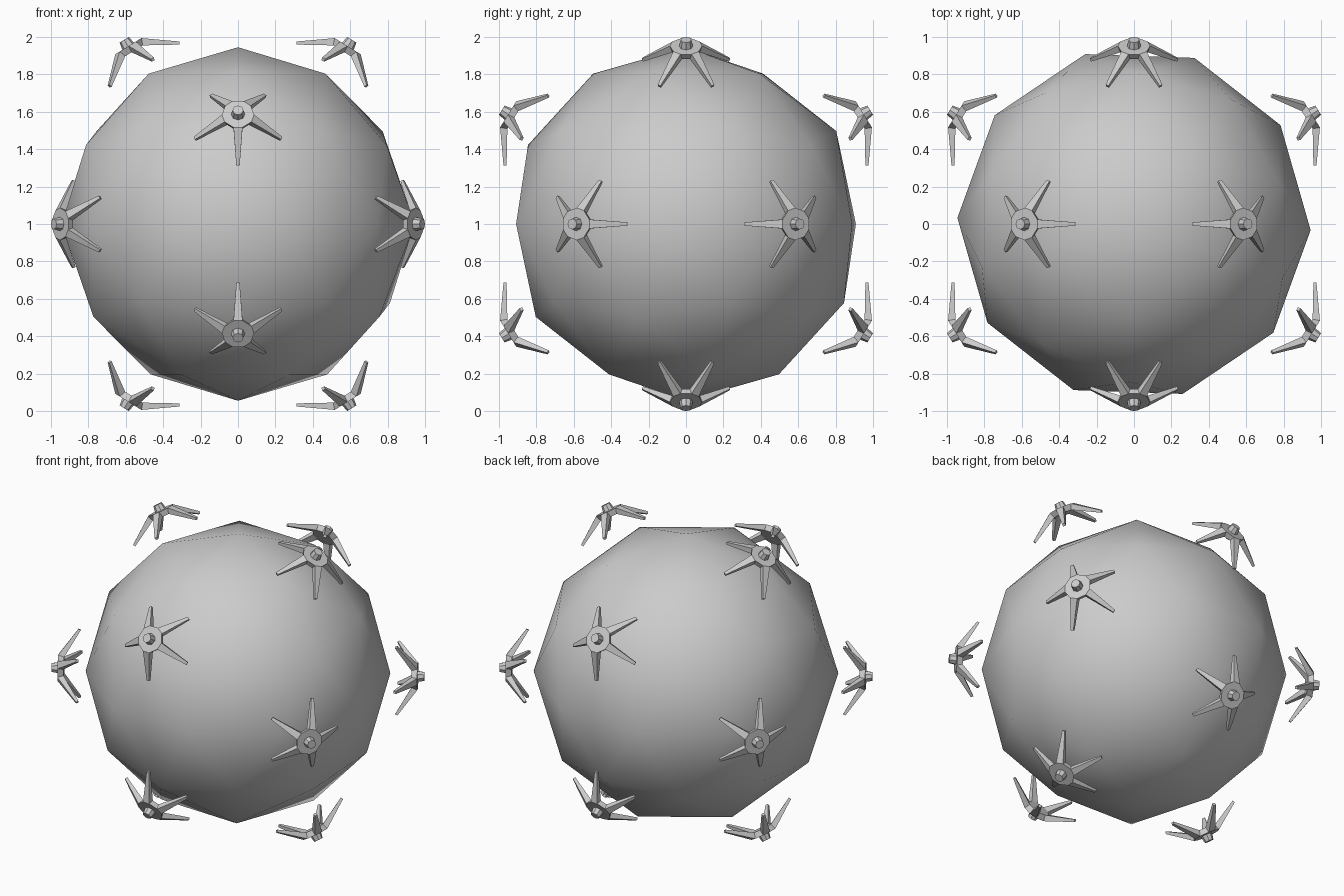
import bpy, bmesh, math
from mathutils import Vector, Matrix

if "Cube" in bpy.data.objects:
    bpy.data.objects.remove(bpy.data.objects["Cube"])

CENTRE = Vector((0, 0, 1))
PHI = (1 + math.sqrt(5)) / 2


def finish(bm, name):
    bmesh.ops.recalc_face_normals(bm, faces=bm.faces)
    me = bpy.data.meshes.new(name)
    bm.to_mesh(me)
    bm.free()
    ob = bpy.data.objects.new(name, me)
    bpy.context.collection.objects.link(ob)
    return ob


# inner ball: smooth shaded 80-face icosphere
bm = bmesh.new()
bmesh.ops.create_icosphere(bm, subdivisions=2, radius=0.945,
                           matrix=Matrix.Translation(CENTRE) @ Matrix.Rotation(math.radians(-20), 4, 'Z'))
for f in bm.faces:
    f.smooth = True
finish(bm, "inner_ball")


# star connector in local space: z outward, first arm along x
def connector_mesh(bm):
    # (radius, half width, top height, bottom height) at arm root and tip
    root, tip = (0.083, 0.024, 1.117, 1.080), (0.246, 0.009, 0.995, 0.980)
    top, bottom = [], []
    for k in range(5):
        rot = Matrix.Rotation(math.tau * k / 5, 3, 'Z')
        rings = []
        for i, (r, w, zt, zb) in enumerate((root, tip)):
            back = 0.014 if i == 0 else 0.007
            rings.append([bm.verts.new(rot @ Vector(p)) for p in (
                (r, -w, zt), (r, w, zt), (r - back, w, zb), (r - back, -w, zb))])
        a, b = rings
        for j in range(4):
            bm.faces.new((a[j], a[(j + 1) % 4], b[(j + 1) % 4], b[j]))
        bm.faces.new(b)
        top += a[:2]
        bottom += [a[3], a[2]]
    # ten-sided plate with gaps closed between the arms
    bm.faces.new(top)
    bm.faces.new(bottom)
    for k in range(1, 10, 2):
        n = (k + 1) % 10
        bm.faces.new((top[k], top[n], bottom[n], bottom[k]))
    # outward stub
    bmesh.ops.create_cone(bm, cap_ends=True, segments=8, radius1=0.038, radius2=0.029,
                          depth=0.05, matrix=Matrix.Translation((0, 0, 1.133)))


# twelve connectors on the corners of an icosahedron
corners = []
for s in (1, -1):
    for t in (1, -1):
        v = (s * PHI, t, 0)
        corners += [Vector((v[-i], v[1 - i], v[2 - i])) for i in range(3)]

for i, c in enumerate(corners):
    n = c.normalized()
    near = sorted(corners, key=lambda p: (p - c).length)[1]
    x = (near - n * near.dot(n)).normalized()
    y = n.cross(x)
    frame = Matrix((x, y, n)).transposed().to_4x4()
    bm = bmesh.new()
    connector_mesh(bm)
    bm.transform(Matrix.Translation(CENTRE) @ frame)
    finish(bm, f"star_connector_{i + 1}")
